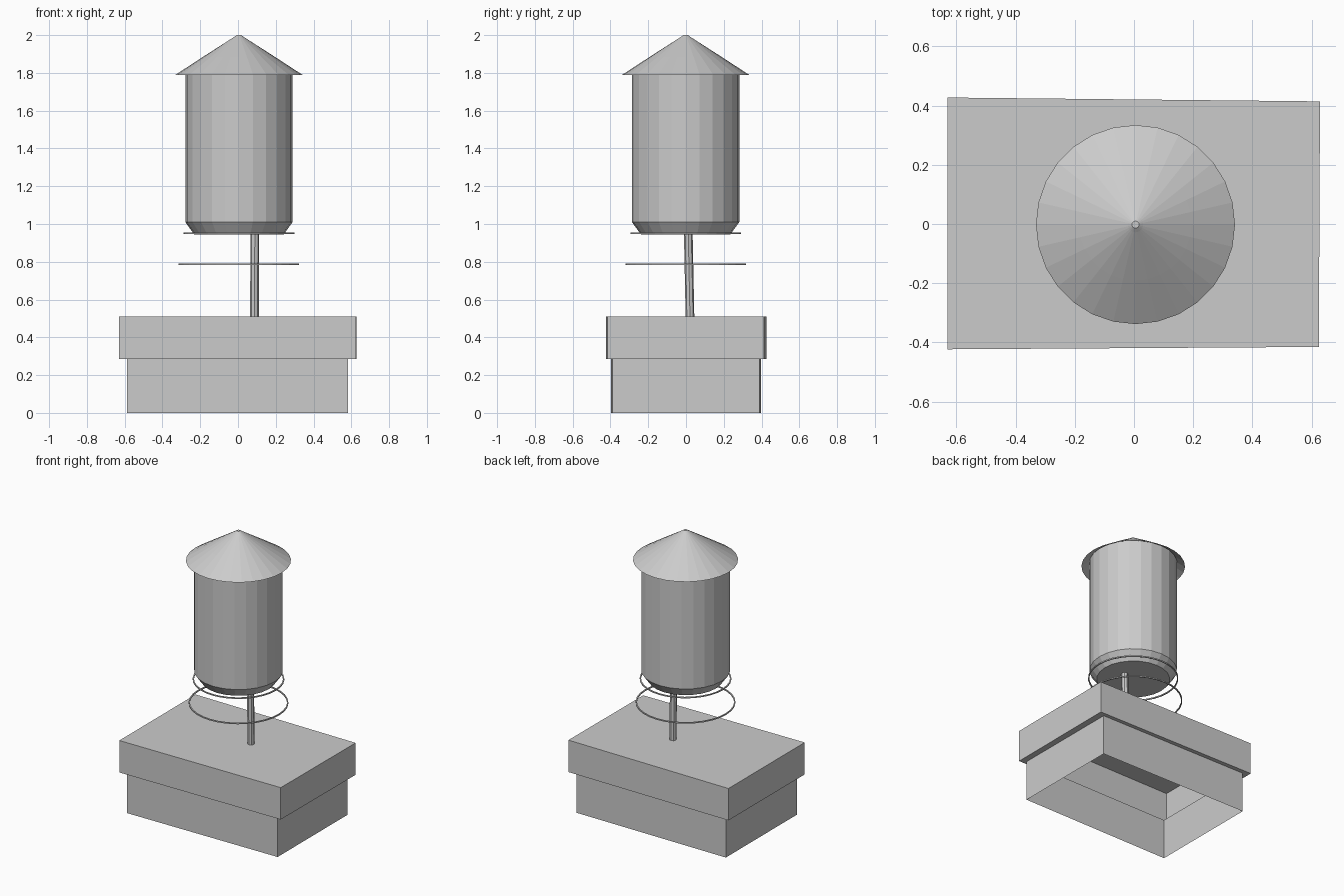
import bpy, bmesh, math

if "Cube" in bpy.data.objects:
    bpy.data.objects.remove(bpy.data.objects["Cube"])

CX, CY = 0.005, -0.002   # axis of the tank


def make_object(name, bm):
    bmesh.ops.recalc_face_normals(bm, faces=bm.faces)
    me = bpy.data.meshes.new(name)
    bm.to_mesh(me)
    bm.free()
    ob = bpy.data.objects.new(name, me)
    bpy.context.collection.objects.link(ob)
    return ob


def loft(name, loops, cap_start=False, cap_end=False):
    """Bridge a stack of equal-length closed loops with flat quads."""
    bm = bmesh.new()
    rings = [[bm.verts.new(p) for p in loop] for loop in loops]
    for a, b in zip(rings, rings[1:]):
        n = len(a)
        for i in range(n):
            j = (i + 1) % n
            bm.faces.new((a[i], a[j], b[j], b[i]))
    if cap_start:
        bm.faces.new(rings[0][::-1])
    if cap_end:
        bm.faces.new(rings[-1])
    return make_object(name, bm)


def circle(r, z, n, x=CX, y=CY):
    return [(x + r * math.cos(math.tau * i / n),
             y + r * math.sin(math.tau * i / n), z) for i in range(n)]


def level(corners, z):
    return [(x, y, z) for x, y in corners]


def hoop(name, r, z, t=0.004, n=32):
    """Thin ring of square section around the tank axis."""
    section = [(r - t, z - t), (r + t, z - t), (r + t, z + t), (r - t, z + t), (r - t, z - t)]
    ob = loft(name, [circle(a, b, n) for a, b in section])
    bm = bmesh.new()
    bm.from_mesh(ob.data)
    bmesh.ops.remove_doubles(bm, verts=bm.verts, dist=0.0001)
    bmesh.ops.recalc_face_normals(bm, faces=bm.faces)
    bm.to_mesh(ob.data)
    bm.free()


# Building: narrow walls, ledge and wider upper storey, hollow and open below
walls = [(-0.588, -0.398), (0.582, -0.39), (0.582, 0.388), (-0.588, 0.396)]
upper = [(-0.63, -0.423), (0.624, -0.415), (0.628, 0.414), (-0.63, 0.427)]
loft("building", [level(walls, 0), level(walls, 0.285),
                  level(upper, 0.285), level(upper, 0.51)], cap_end=True)

# Slightly leaning supply pipe
loft("supply_pipe", [circle(0.023, 0.51, 8, 0.087, 0.021),
                     circle(0.023, 0.95, 8, 0.089, 0.012)], True, True)

# Tank with chamfered bottom, its top edge just reaching the roof
loft("tank", [circle(0.237, 0.945, 24), circle(0.284, 1.01, 24),
              circle(0.284, 1.82, 24)], cap_start=True)

# Conical roof with small flat cap
loft("roof", [circle(0.336, 1.79, 28), circle(0.19, 1.885, 28),
              circle(0.026, 1.99, 28), circle(0.012, 2.0, 28)], cap_end=True)

# Thin hoops under the tank
hoop("upper_hoop", 0.289, 0.952)
hoop("lower_hoop", 0.315, 0.786)
